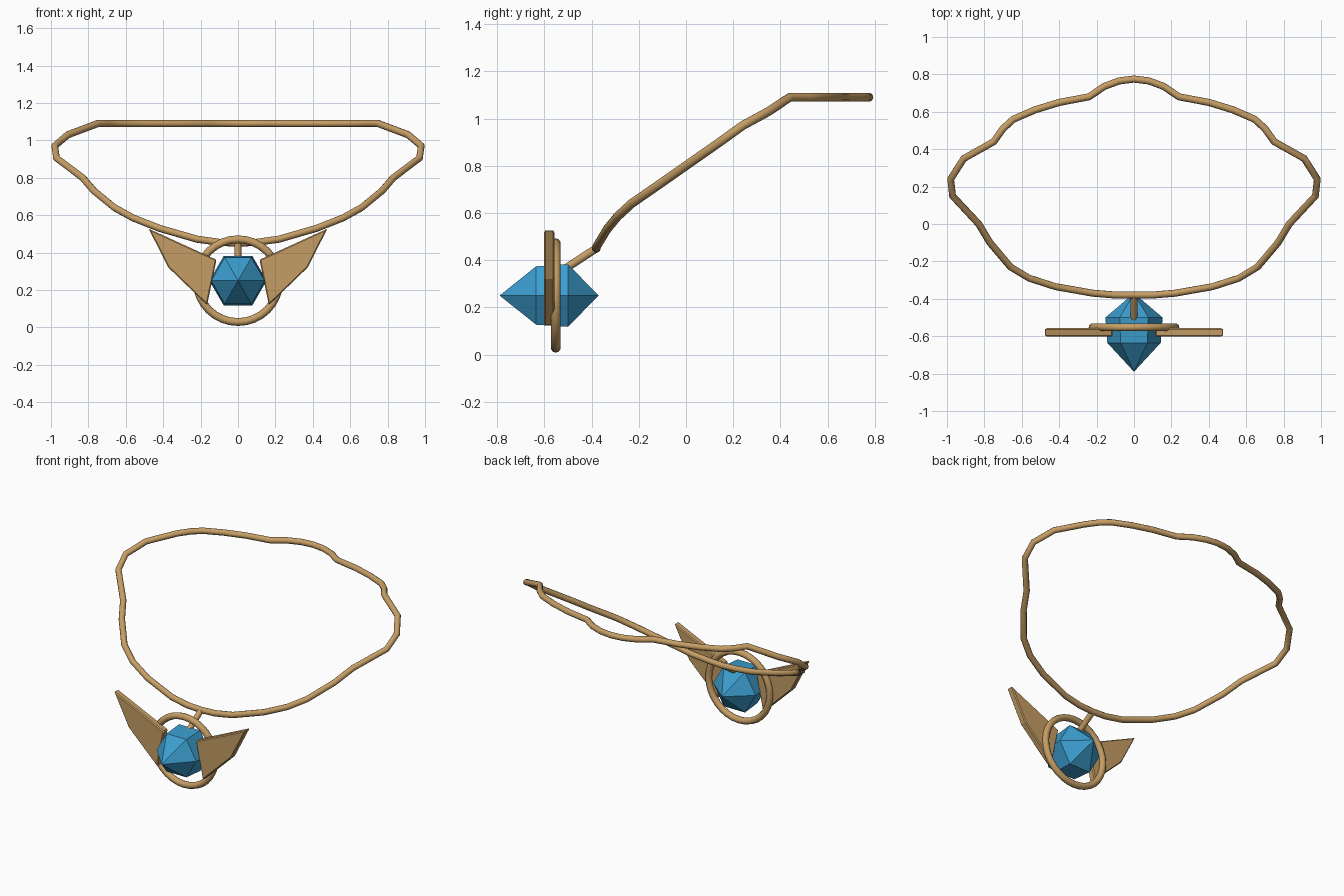
import bpy, bmesh, math

if "Cube" in bpy.data.objects:
    bpy.data.objects.remove(bpy.data.objects["Cube"])


def material(name, rgb):
    m = bpy.data.materials.new(name)
    m.diffuse_color = (*rgb, 1)
    m.use_nodes = True
    m.node_tree.nodes["Principled BSDF"].inputs["Base Color"].default_value = m.diffuse_color
    return m


GOLD = material("warm gold", (0.56, 0.34, 0.13))
BLUE = material("gem blue", (0.045, 0.34, 0.62))


def finish(obj, mat, smooth=True):
    obj.data.materials.clear()
    obj.data.materials.append(mat)
    bpy.ops.object.select_all(action='DESELECT')
    obj.select_set(True)
    bpy.context.view_layer.objects.active = obj
    if smooth:
        bpy.ops.object.shade_smooth_by_angle(angle=math.radians(50))


def tube(name, points, radius, closed):
    """Round wire swept along a polyline."""
    curve = bpy.data.curves.new(name, 'CURVE')
    curve.dimensions = '3D'
    curve.bevel_depth = radius
    curve.bevel_resolution = 3
    curve.use_fill_caps = True
    spline = curve.splines.new('POLY')
    spline.points.add(len(points) - 1)
    for p, co in zip(spline.points, points):
        p.co = (*co, 1)
    spline.use_cyclic_u = closed
    obj = bpy.data.objects.new(name, curve)
    bpy.context.collection.objects.link(obj)
    bpy.ops.object.select_all(action='DESELECT')
    obj.select_set(True)
    bpy.context.view_layer.objects.active = obj
    bpy.ops.object.convert(target='MESH')
    finish(bpy.context.object, GOLD)


def mesh_object(name, bm, mat):
    bmesh.ops.recalc_face_normals(bm, faces=bm.faces)
    mesh = bpy.data.meshes.new(name)
    bm.to_mesh(mesh)
    bm.free()
    obj = bpy.data.objects.new(name, mesh)
    bpy.context.collection.objects.link(obj)
    finish(obj, mat, smooth=False)
    return obj


# Neck band: half outline from back centre to front centre, then mirrored
half = [(0, .775, 1.09), (.08, .765, 1.09), (.16, .735, 1.09), (.24, .68, 1.09),
        (.40, .65, 1.09), (.53, .61, 1.09), (.645, .56, 1.09), (.70, .51, 1.09),
        (.75, .44, 1.09), (.91, .35, 1.03), (.98, .24, .97), (.97, .15, .905),
        (.83, 0, .80), (.77, -.10, .73), (.66, -.23, .64), (.56, -.29, .585),
        (.42, -.335, .53), (.22, -.37, .472), (.10, -.38, .455), (0, -.38, .45)]
tube("neck_band", half + [(-x, y, z) for x, y, z in half[-2:0:-1]], .019, True)

# Short link between band and pendant
tube("pendant_link", [(0, -.38, .45), (0, -.51, .365)], .018, False)

# Pendant ring
bpy.ops.mesh.primitive_torus_add(major_segments=32, minor_segments=10,
                                 major_radius=.221, minor_radius=.021,
                                 location=(0, -.552, .25),
                                 rotation=(math.pi / 2, 0, 0))
ring = bpy.context.object
ring.name = "pendant_ring"
finish(ring, GOLD)

# Hexagonal gem: short prism with a point at each end
bm = bmesh.new()
rings = []
for y, r in ((-.635, .143), (-.5, .153)):
    rings.append([bm.verts.new((r * math.cos(i * math.pi / 3), y,
                                .25 + r * math.sin(i * math.pi / 3))) for i in range(6)])
front, back = bm.verts.new((0, -.79, .25)), bm.verts.new((0, -.37, .25))
for i in range(6):
    j = (i + 1) % 6
    bm.faces.new((rings[0][i], rings[0][j], rings[1][j], rings[1][i]))
    bm.faces.new((rings[0][i], rings[0][j], front))
    bm.faces.new((rings[1][i], rings[1][j], back))
mesh_object("gem", bm, BLUE)

# Wing plates either side of the gem
profile = [(.478, .528), (.372, .32), (.165, .12), (.115, .362)]
for side, label in ((1, "right"), (-1, "left")):
    bm = bmesh.new()
    face = bm.faces.new([bm.verts.new((side * x, -.602, z)) for x, z in profile])
    out = bmesh.ops.extrude_face_region(bm, geom=[face])
    bmesh.ops.translate(bm, vec=(0, .045, 0),
                        verts=[v for v in out['geom'] if isinstance(v, bmesh.types.BMVert)])
    wing = mesh_object(label + "_wing", bm, GOLD)
    bevel = wing.modifiers.new("soft_edge", 'BEVEL')
    bevel.width = .006
    bevel.segments = 1
